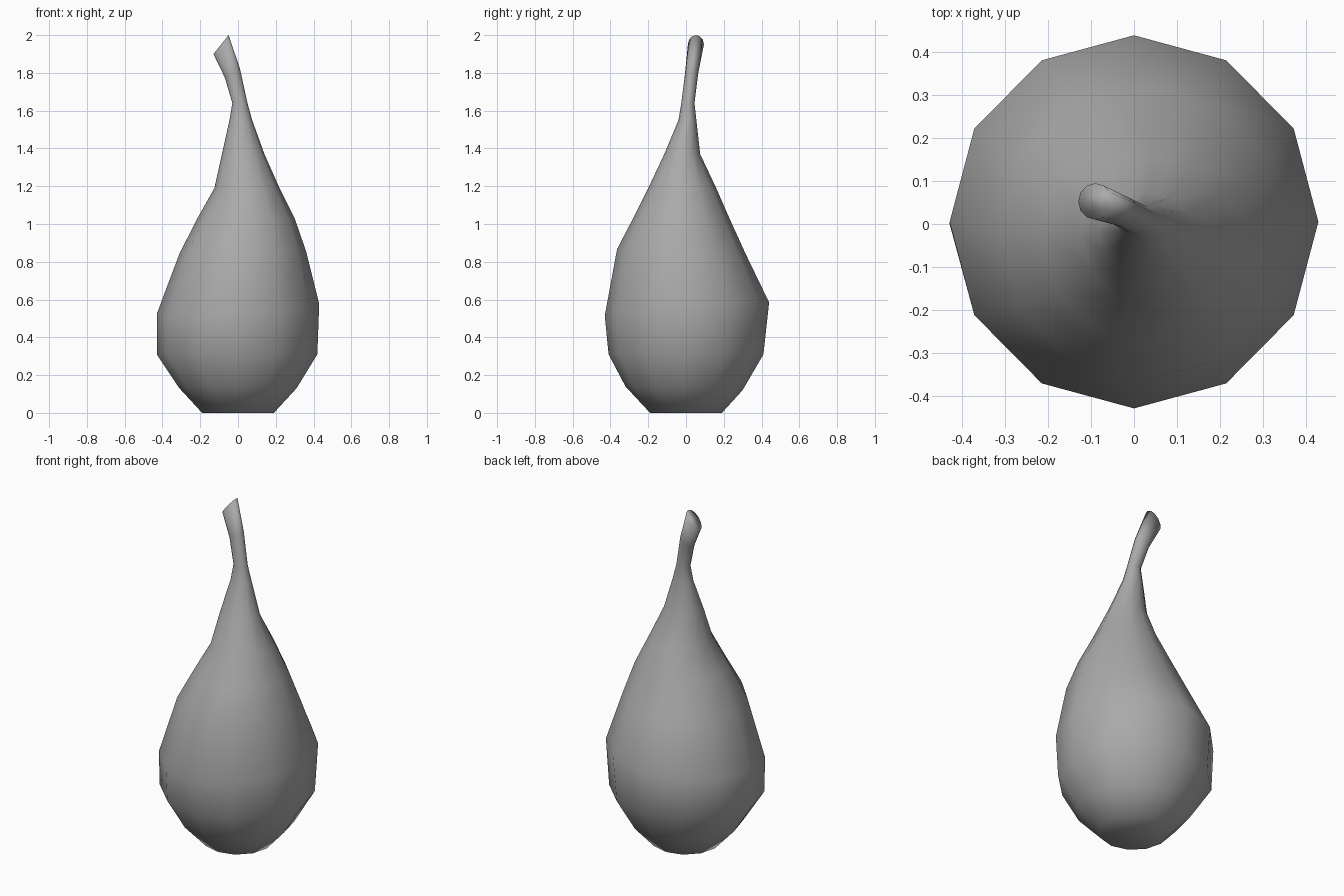
import bpy, bmesh, math

old = bpy.data.objects.get("Cube")
if old:
    bpy.data.objects.remove(old, do_unlink=True)

SIDES = 12

skin = bpy.data.materials.new("plain_grey")
skin.use_nodes = True
grey = (0.4, 0.4, 0.4, 1)
skin.diffuse_color = grey
skin.node_tree.nodes["Principled BSDF"].inputs["Base Color"].default_value = grey

# Cross-sections: height, x min, x max, y min, y max, rise along x, rise along y
sections = [
    (0.00, -0.19, 0.19, -0.19, 0.19, 0, 0),
    (0.13, -0.31, 0.31, -0.32, 0.30, 0, -0.03),
    (0.31, -0.43, 0.42, -0.41, 0.41, 0, 0),
    (0.55, -0.43, 0.43, -0.43, 0.44, 0.06, 0.08),
    (0.85, -0.31, 0.36, -0.365, 0.32, 0.02, -0.05),
    (1.03, -0.215, 0.30, -0.28, 0.23, 0, 0),
    (1.19, -0.125, 0.22, -0.20, 0.16, 0, 0),
    (1.37, -0.085, 0.14, -0.115, 0.075, 0, 0),
    (1.55, -0.045, 0.075, -0.04, 0.055, 0, 0),
    (1.64, -0.03, 0.05, -0.025, 0.045, 0, 0),
    (1.80, -0.07, 0.01, -0.005, 0.065, 0.6, 0),
    (1.95, -0.13, -0.05, 0.01, 0.095, 1.25, 0),
]

# Body and bent stem lofted as one skin
bm = bmesh.new()
rings = []
for z, x0, x1, y0, y1, rise_x, rise_y in sections:
    ring = []
    for i in range(SIDES):
        a = math.tau * i / SIDES
        dx = math.cos(a) * (x1 - x0) / 2
        dy = math.sin(a) * (y1 - y0) / 2
        ring.append(bm.verts.new(((x0 + x1) / 2 + dx, (y0 + y1) / 2 + dy,
                                  z + rise_x * dx + rise_y * dy)))
    rings.append(ring)
for low, high in zip(rings, rings[1:]):
    for i in range(SIDES):
        j = (i + 1) % SIDES
        bm.faces.new((low[i], low[j], high[j], high[i]))

# Flat base and slanted stem end
bm.faces.new(list(reversed(rings[0])))
bm.faces.new(rings[-1])
bmesh.ops.recalc_face_normals(bm, faces=bm.faces)

mesh = bpy.data.meshes.new("gourd_body")
bm.to_mesh(mesh)
bm.free()
mesh.materials.append(skin)
gourd = bpy.data.objects.new("gourd_body", mesh)
bpy.context.collection.objects.link(gourd)
for face in mesh.polygons:
    face.use_smooth = True
